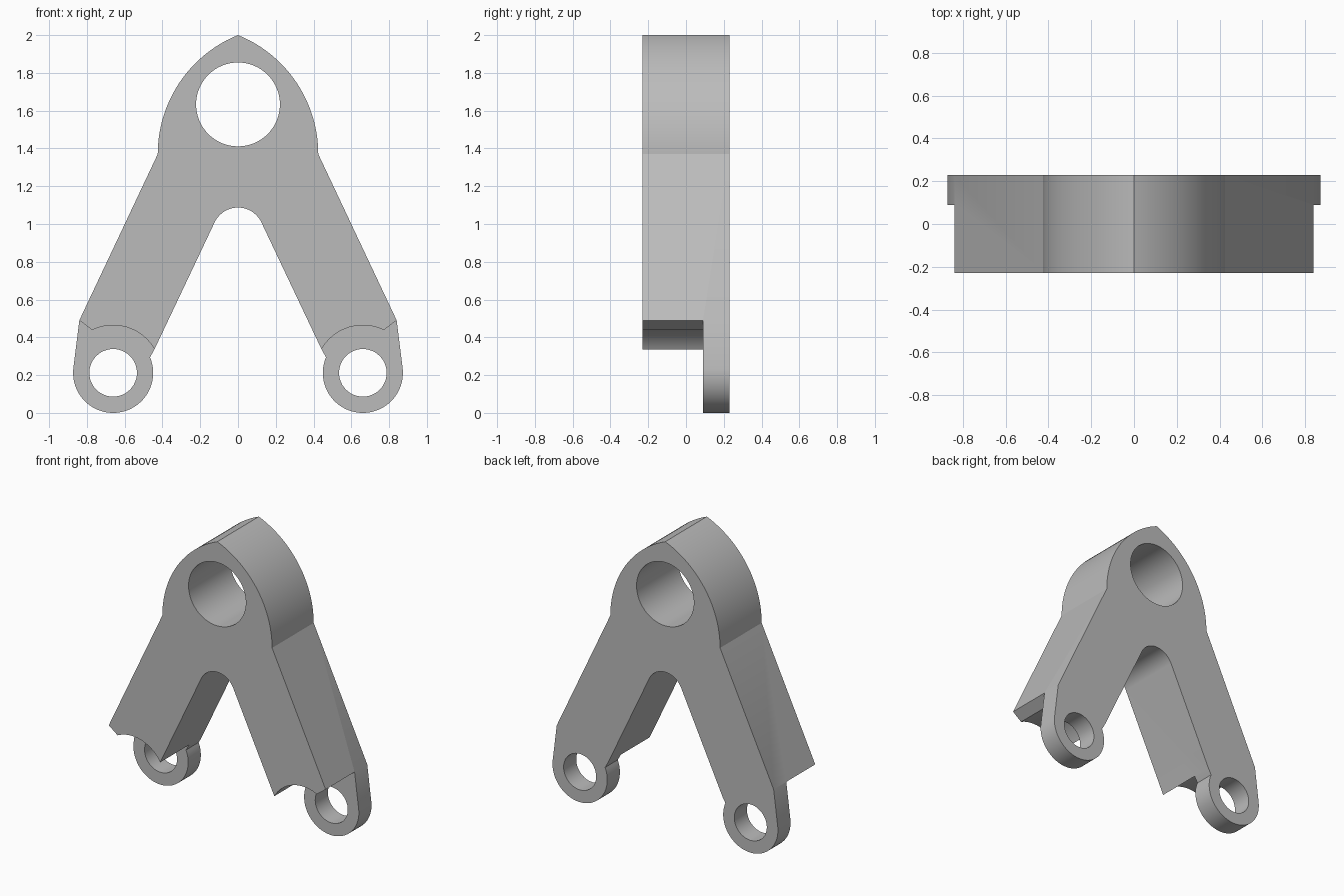
import bpy, bmesh, math

if "Cube" in bpy.data.objects:
    bpy.data.objects.remove(bpy.data.objects["Cube"], do_unlink=True)

HALF = 0.23           # half thickness of the bracket
STEP = 0.09           # front of the thin lugs
LUG = (0.661, 0.212)  # lug centre in x, z

grey = bpy.data.materials.new("plain_grey")
grey.use_nodes = True
grey.diffuse_color = (0.5, 0.5, 0.5, 1)
grey.node_tree.nodes["Principled BSDF"].inputs["Base Color"].default_value = (0.5, 0.5, 0.5, 1)


def arc(cx, cz, r, start, end, n):
    """Points on an arc in the xz plane, angles in degrees."""
    angles = [math.radians(start + (end - start) * i / n) for i in range(n + 1)]
    return [(cx + r * math.cos(a), cz + r * math.sin(a)) for a in angles]


def prism(name, points, y0, y1):
    """Extrude an xz outline from y0 to y1."""
    bm = bmesh.new()
    face = bm.faces.new([bm.verts.new((x, y0, z)) for x, z in points])
    side = bmesh.ops.extrude_face_region(bm, geom=[face])["geom"]
    bmesh.ops.translate(bm, vec=(0, y1 - y0, 0),
                        verts=[v for v in side if isinstance(v, bmesh.types.BMVert)])
    bmesh.ops.recalc_face_normals(bm, faces=bm.faces)
    mesh = bpy.data.meshes.new(name)
    bm.to_mesh(mesh)
    bm.free()
    obj = bpy.data.objects.new(name, mesh)
    bpy.context.collection.objects.link(obj)
    mesh.materials.append(grey)
    return obj


def cut(target, points, y0, y1):
    """Subtract a prism from the target."""
    cutter = prism("cutter", points, y0, y1)
    cutter.hide_render = True
    mod = target.modifiers.new("cut", 'BOOLEAN')
    mod.operation, mod.solver, mod.object = 'DIFFERENCE', 'EXACT', cutter
    bpy.context.view_layer.objects.active = target
    bpy.ops.object.modifier_apply(modifier=mod.name)
    bpy.data.objects.remove(cutter, do_unlink=True)


# Right half outline: pointed crown, leg, lug, inner leg, crotch
half = arc(-0.255, 1.37, 0.68, 67.95, 0, 24)
half[0] = (0, 2)
half += [(0.84, 0.49)]
half += arc(*LUG, 0.212, 7, -203, 48)
half += [(0.444, 0.333)]
half += arc(0, 0.95, 0.137, 25, 90, 12)
outline = half + [(-x, z) for x, z in reversed(half[1:-1])]
frame = prism("bracket_frame", outline, -HALF, HALF)

# Main bore
cut(frame, arc(0, 1.633, 0.222, 0, 354.375, 63), -0.5, 0.5)

# Lug holes and the stepped relief in front of each lug
relief = arc(*LUG, 0.252, 64, 190, 32) + [(0.35, -0.1), (1, -0.1), (1, 0.611)]
for side in (1, -1):
    for points, back in ((arc(*LUG, 0.126, 0, 352.5, 47), 0.5), (relief, STEP)):
        cut(frame, [(side * x, z) for x, z in points], -0.5, back)

# Smooth curved walls, keep edges crisp
bpy.ops.object.select_all(action='DESELECT')
frame.select_set(True)
bpy.context.view_layer.objects.active = frame
bpy.ops.object.shade_smooth_by_angle(angle=math.radians(20))
